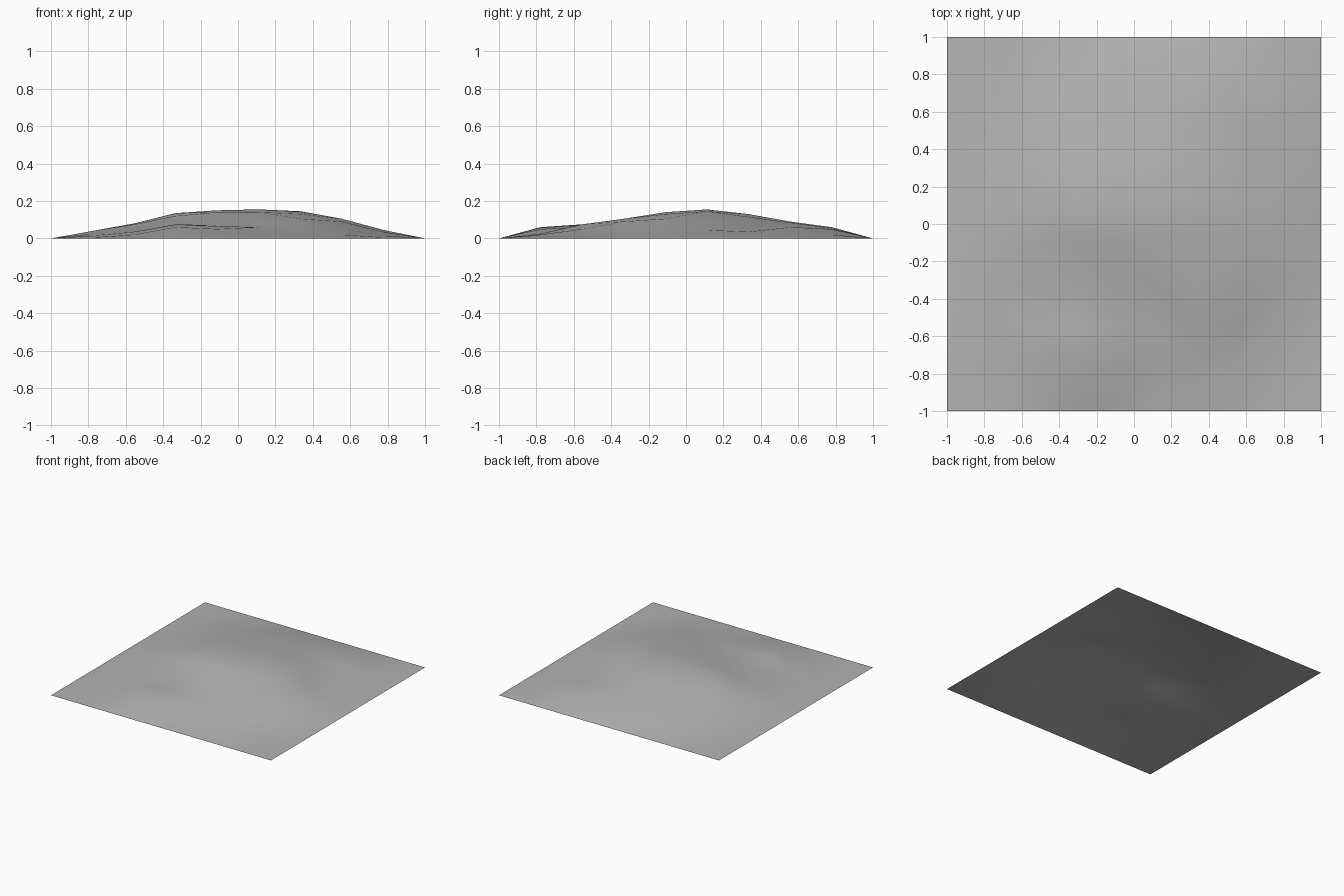
import bpy
import bmesh

if "Cube" in bpy.data.objects:
    bpy.data.objects.remove(bpy.data.objects["Cube"], do_unlink=True)

STEP = 0.005   # height of one unit in the relief rows
CELLS = 9      # squares along each side of the ground sheet

# Relief of the hill, front row first, each row running from right (-x) to left (+x)
RELIEF = [
    (1, 4, 12, 10, 5, 5, 4, 1),
    (3, 7, 15, 13, 12, 15, 10, 3),
    (5, 9, 11, 14, 18, 21, 18, 7),
    (8, 15, 24, 28, 28, 26, 21, 9),
    (8, 16, 27, 30, 31, 29, 18, 9),
    (6, 13, 22, 25, 26, 23, 10, 7),
    (4, 9, 15, 17, 18, 17, 12, 5),
    (2, 4, 8, 12, 12, 11, 10, 4),
]


def make_material(name, colour):
    material = bpy.data.materials.new(name)
    material.use_nodes = True
    material.diffuse_color = colour
    shader = material.node_tree.nodes["Principled BSDF"]
    shader.inputs["Base Color"].default_value = colour
    shader.inputs["Roughness"].default_value = 0.9
    return material


def relief_height(x, y):
    """Height of a grid point; the outer border lies flat on the ground."""
    column = round((x + 1) * CELLS / 2)
    row = round((y + 1) * CELLS / 2)
    if 0 < column < CELLS and 0 < row < CELLS:
        return RELIEF[row - 1][column - 1] * STEP
    return 0.0


# Ground sheet raised into a low, rolling hill
mesh = bpy.data.meshes.new("terrain_hill")
bm = bmesh.new()
bmesh.ops.create_grid(bm, x_segments=CELLS, y_segments=CELLS, size=1)
for vert in bm.verts:
    vert.co.z = relief_height(vert.co.x, vert.co.y)

# Split the squares along their shorter diagonal and shade smoothly
bmesh.ops.triangulate(bm, faces=bm.faces[:], quad_method="SHORT_EDGE")
for face in bm.faces:
    face.smooth = True
bm.to_mesh(mesh)
bm.free()

mesh.materials.append(make_material("stone grey", (0.45, 0.45, 0.45, 1)))
hill = bpy.data.objects.new("terrain_hill", mesh)
bpy.context.collection.objects.link(hill)
